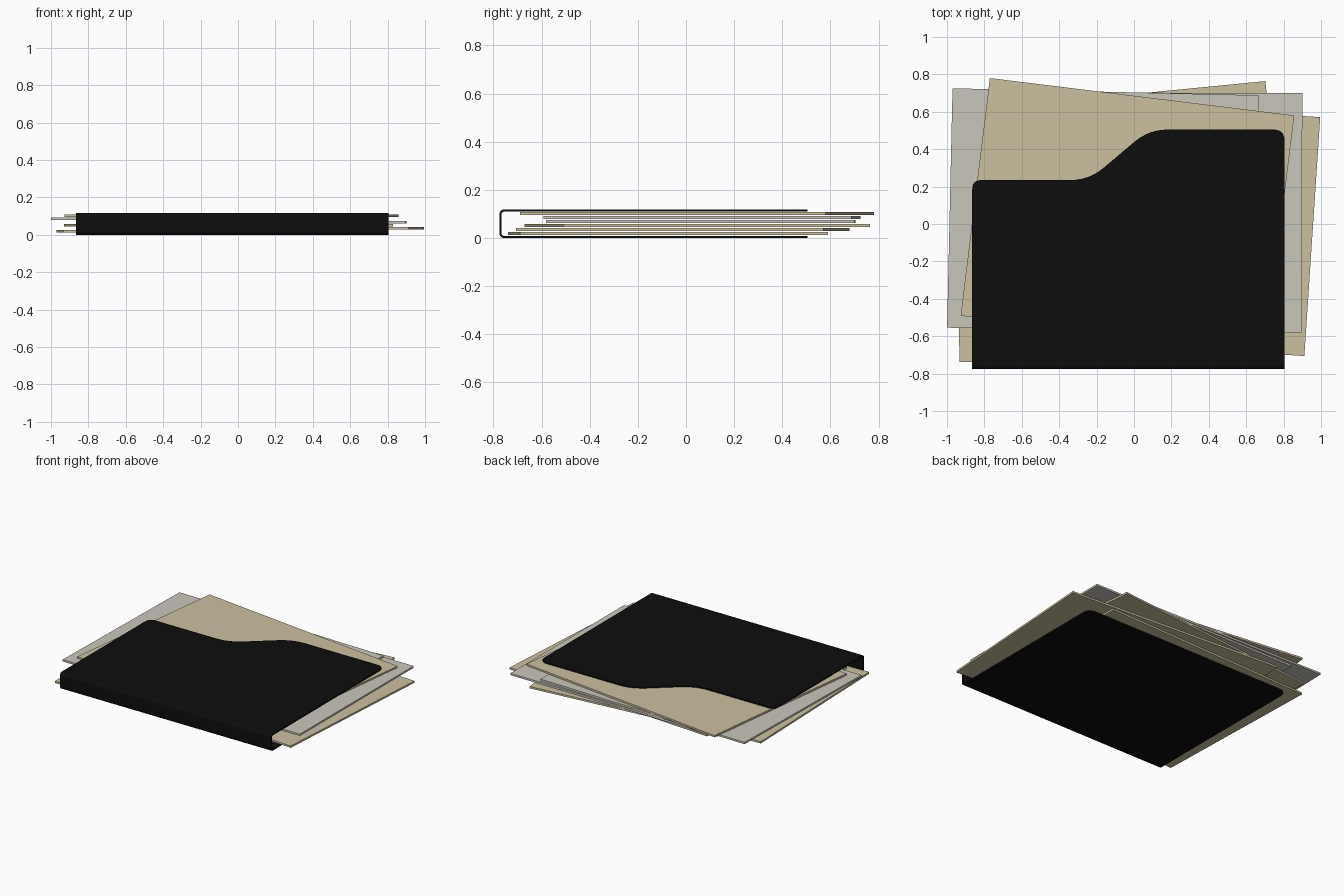
import bpy, bmesh, math
from mathutils import Vector

cube = bpy.data.objects.get("Cube")
if cube:
    bpy.data.objects.remove(cube, do_unlink=True)


def material(name, rgb):
    m = bpy.data.materials.new(name)
    m.use_nodes = True
    m.diffuse_color = (*rgb, 1)
    m.node_tree.nodes["Principled BSDF"].inputs["Base Color"].default_value = (*rgb, 1)
    return m


black = material("black card", (0.004, 0.004, 0.004))
tan = material("tan paper", (0.6, 0.53, 0.35))
grey = material("grey paper", (0.59, 0.565, 0.495))


def extrude(name, points, direction, mat):
    """Solid made by sweeping a closed outline along a direction."""
    bm = bmesh.new()
    face = bm.faces.new([bm.verts.new(p) for p in points])
    swept = bmesh.ops.extrude_face_region(bm, geom=[face])["geom"]
    bmesh.ops.translate(bm, vec=direction,
                        verts=[v for v in swept if isinstance(v, bmesh.types.BMVert)])
    bmesh.ops.recalc_face_normals(bm, faces=bm.faces)
    mesh = bpy.data.meshes.new(name)
    bm.to_mesh(mesh)
    bm.free()
    mesh.materials.append(mat)
    obj = bpy.data.objects.new(name, mesh)
    bpy.context.collection.objects.link(obj)
    return obj


def rounded(corners, steps=6):
    """Outline whose (x, y, cut) corners are replaced by smooth bends."""
    out = []
    for i, (x, y, cut) in enumerate(corners):
        p = Vector((x, y))
        if cut == 0:
            out.append(p)
            continue
        a = p + (Vector(corners[i - 1][:2]) - p).normalized() * cut
        b = p + (Vector(corners[(i + 1) % len(corners)][:2]) - p).normalized() * cut
        for k in range(steps + 1):
            t = k / steps
            out.append(a * (1 - t) ** 2 + p * 2 * t * (1 - t) + b * t * t)
    return out


# Folder dimensions
left, right, front, back = -0.865, 0.805, -0.775, 0.505
height, card, bend = 0.118, 0.009, 0.018
hinge = front + bend


def cover(name, corners, z):
    outline = [(p.x, p.y, z) for p in rounded(corners)]
    return extrude(name, outline, (0, 0, card), black)


# Full back cover below, stepped tab cover above
cover("bottom_cover", [(left, hinge, 0), (right, hinge, 0),
                       (right, back, 0.06), (left, back, 0.06)], 0)
cover("top_cover", [(left, hinge, 0), (right, hinge, 0), (right, back, 0.06),
                    (0.08, back, 0.1), (-0.24, 0.235, 0.1), (left, 0.235, 0.05)],
      height - card)


# Spine with rounded folds, joining both covers
def fold(radius):
    arc = []
    for zc, start in ((bend, 270), (height - bend, 180)):
        for k in range(7):
            a = math.radians(start - k * 15)
            arc.append((left, hinge + radius * math.cos(a), zc + radius * math.sin(a)))
    return arc


spine = extrude("spine", fold(bend) + fold(bend - card)[::-1], (right - left, 0, 0), black)
bpy.context.view_layer.objects.active = spine
spine.select_set(True)
bpy.ops.object.shade_smooth_by_angle(angle=math.radians(30))

# Loose sheets from bottom to top: centre x, centre y, turn in degrees, paper
sheets = [(-0.131, -0.075, 1.7, tan), (0.135, -0.013, -3.8, tan),
          (-0.051, 0.047, 5.6, tan), (0.078, 0.062, -0.2, grey),
          (-0.165, 0.067, -1.3, grey), (-0.035, 0.045, -7, tan)]
w, d = 0.82, 0.64
for i, (x, y, turn, paper) in enumerate(sheets):
    sheet = extrude(f"sheet_{i + 1}", [(-w, -d, 0), (w, -d, 0), (w, d, 0), (-w, d, 0)],
                    (0, 0, 0.013), paper)
    sheet.location = (x, y, 0.0125 + i * 0.0165)
    sheet.rotation_euler.z = math.radians(turn)
